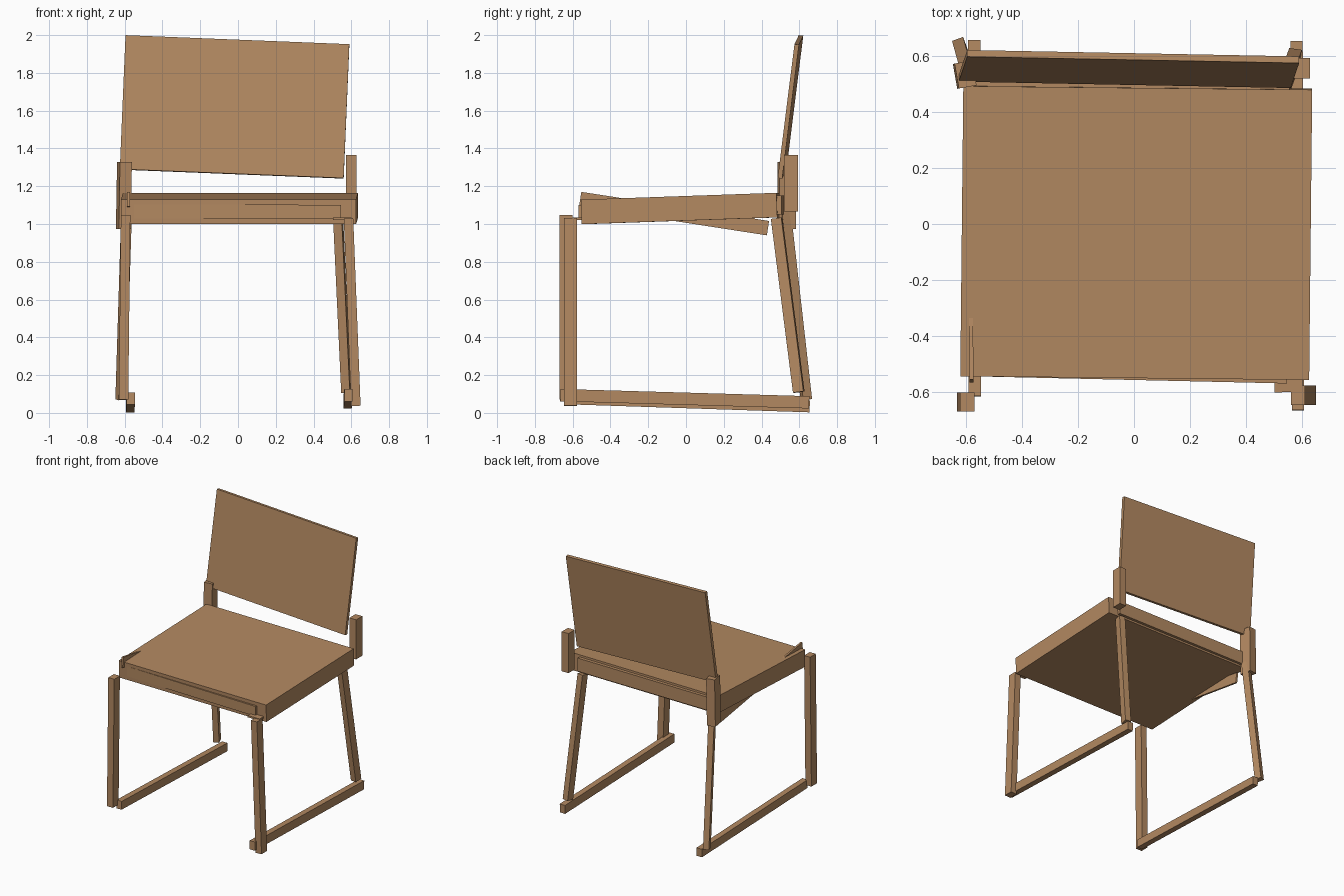
import bpy
from math import radians
from mathutils import Vector, Matrix, Euler

cube = bpy.data.objects.get("Cube")
if cube:
    bpy.data.objects.remove(cube, do_unlink=True)

WOOD = (0.45, 0.25, 0.12, 1.0)
wood = bpy.data.materials.new("tan_wood")
wood.use_nodes = True
wood.diffuse_color = WOOD
wood.node_tree.nodes["Principled BSDF"].inputs["Base Color"].default_value = WOOD


def block(name, centre, size, rotation):
    """Flat-faced box with a rotation matrix."""
    bpy.ops.mesh.primitive_cube_add(size=1)
    obj = bpy.context.object
    obj.name = name
    obj.data.transform(Matrix.Translation(centre) @ rotation @ Matrix.Diagonal((*size, 1)))
    obj.data.materials.append(wood)
    return obj


def panel(name, centre, size, angles):
    return block(name, centre, size, Euler([radians(a) for a in angles]).to_matrix().to_4x4())


def beam(name, start, end, section, axis, roll=0):
    """Straight bar between two points; section lists the two cross sizes."""
    start, end = Vector(start), Vector(end)
    span = end - start
    base = Vector([float(i == axis) for i in range(3)])
    size = list(section)
    size.insert(axis, span.length)
    turn = base.rotation_difference(span.normalized()).to_matrix().to_4x4()
    twist = Matrix.Rotation(radians(roll), 4, base)
    return block(name, (start + end) / 2, size, turn @ twist)


# Seat and leaning backrest
panel("seat", (0.008, -0.03, 1.082), (1.245, 1.036, 0.13), (2, 0, -0.6))
panel("backrest", (-0.018, 0.553, 1.62), (1.186, 0.024, 0.715), (-7.2, 2.3, -1.1))

# Short posts that hold the backrest
panel("right_back_post", (-0.604, 0.533, 1.151), (0.064, 0.09, 0.355), (0, 1, 10))
panel("left_back_post", (0.599, 0.556, 1.215), (0.057, 0.074, 0.30), (0, 0, 0))

# Legs, from foot to top
beam("right_front_leg", (-0.606, -0.635, 0.07), (-0.595, -0.635, 1.048), (0.05, 0.068), 2)
beam("left_front_leg", (0.624, -0.611, 0.037), (0.585, -0.611, 1.03), (0.05, 0.068), 2)
beam("right_back_leg", (-0.621, 0.637, 0.07), (-0.59, 0.525, 1.06), (0.042, 0.05), 2, 20)
beam("left_back_leg", (0.573, 0.597, 0.11), (0.53, 0.48, 1.03), (0.046, 0.056), 2, -8)

# Floor runners
beam("right_runner", (-0.568, -0.615, 0.076), (-0.570, 0.655, 0.034), (0.044, 0.062), 1)
beam("left_runner", (0.585, -0.665, 0.094), (0.580, 0.652, 0.056), (0.044, 0.065), 1)

# Thin rails around the seat frame
beam("right_rail", (-0.580, -0.56, 1.132), (-0.585, 0.434, 0.978), (0.014, 0.077), 1)
beam("left_rail", (0.552, -0.60, 1.027), (0.545, 0.48, 1.058), (0.1, 0.014), 1)
beam("front_rail", (-0.55, -0.535, 1.066), (0.546, -0.56, 1.064), (0.018, 0.075), 0)
beam("back_rail", (-0.57, 0.5, 1.10), (0.555, 0.49, 1.10), (0.03, 0.1), 0)
